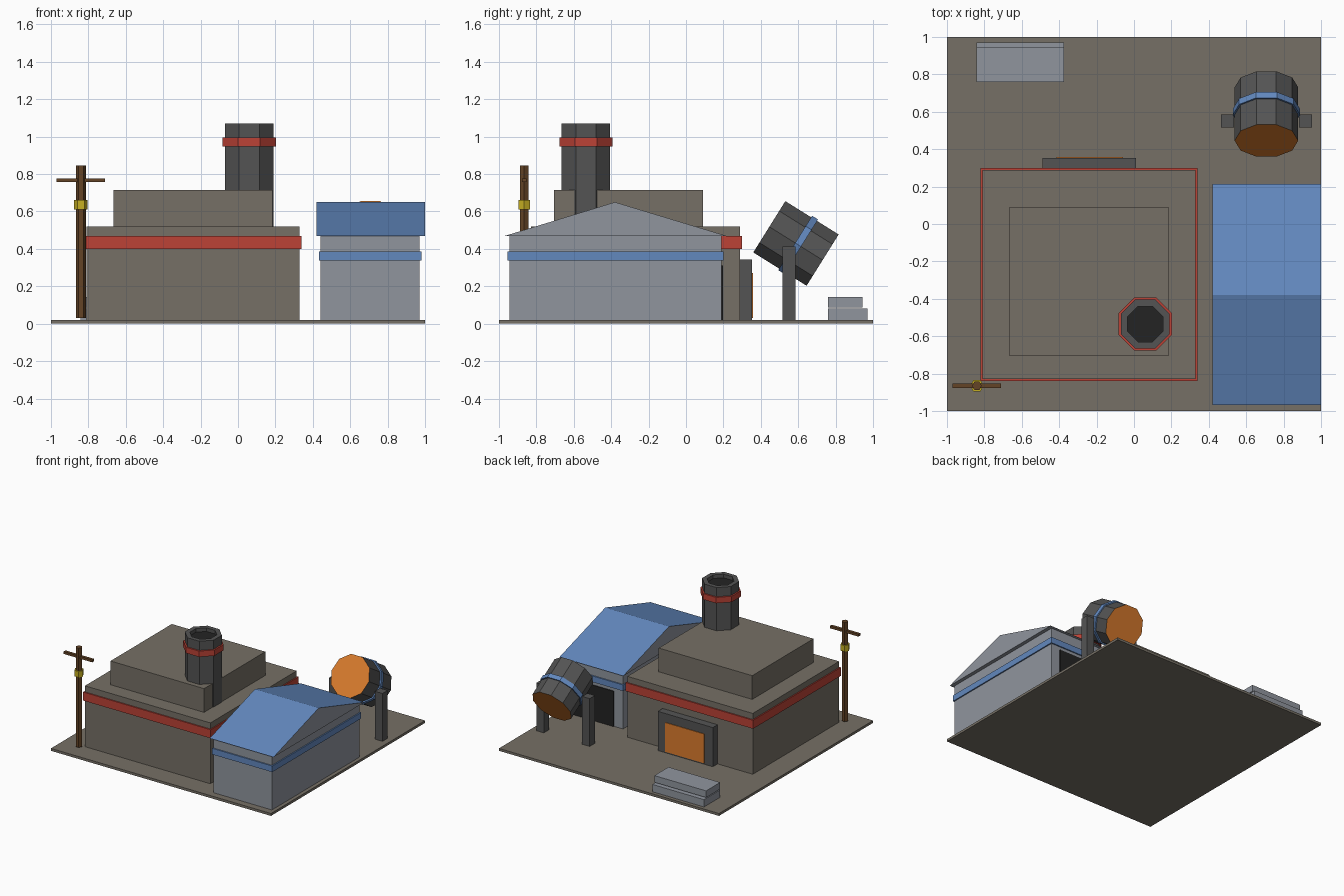
import bpy, bmesh, math

cube = bpy.data.objects.get("Cube")
if cube:
    bpy.data.objects.remove(cube, do_unlink=True)


def material(name, rgb):
    """Flat material from an 8-bit display colour."""
    lin = [((c / 255 + 0.055) / 1.055) ** 2.4 for c in rgb] + [1.0]
    mat = bpy.data.materials.new(name)
    mat.use_nodes = True
    mat.diffuse_color = lin
    bsdf = next(n for n in mat.node_tree.nodes if n.type == "BSDF_PRINCIPLED")
    bsdf.inputs["Base Color"].default_value = lin
    return mat


STONE = material("warm stone", (118, 112, 102))
WALL = material("pale grey", (144, 149, 158))
BLUE = material("blue paint", (98, 136, 190))
RED = material("red paint", (188, 66, 54))
IRON = material("dark iron", (84, 84, 84))
SOOT = material("soot black", (35, 35, 35))
GLOW = material("molten orange", (220, 125, 46))
WOOD = material("brown wood", (100, 68, 38))
YELLOW = material("yellow paint", (198, 176, 34))


def finish(name, bm, mats):
    bmesh.ops.recalc_face_normals(bm, faces=bm.faces)
    mesh = bpy.data.meshes.new(name)
    bm.to_mesh(mesh)
    bm.free()
    for m in mats:
        mesh.materials.append(m)
    obj = bpy.data.objects.new(name, mesh)
    bpy.context.collection.objects.link(obj)
    return obj


def box(name, xs, ys, zs, mat):
    """Box spanning the given ranges."""
    bm = bmesh.new()
    bmesh.ops.create_cube(bm, size=1)
    for v in bm.verts:
        v.co = [r[0] if c < 0 else r[1] for c, r in zip(v.co, (xs, ys, zs))]
    return finish(name, bm, [mat])


def lathe(name, sides, profile, mat, loc, phase=0.0, tilt=0.0, start=None, end=None):
    """Faceted solid of revolution; start and end colour the two caps."""
    bm = bmesh.new()
    angles = [phase + math.tau * i / sides for i in range(sides)]
    rings = [[bm.verts.new((r * math.cos(a), r * math.sin(a), z)) for a in angles]
             for r, z in profile]
    for low, high in zip(rings, rings[1:]):
        for i in range(sides):
            j = (i + 1) % sides
            bm.faces.new((low[i], low[j], high[j], high[i]))
    bm.faces.new(rings[0][::-1]).material_index = 1
    bm.faces.new(rings[-1]).material_index = 2
    obj = finish(name, bm, [mat, start or mat, end or mat])
    obj.location = loc
    obj.rotation_euler.x = tilt
    return obj


# Ground slab
box("ground_slab", (-1, 1), (-1, 1), (0, 0.02), STONE)

# Main stone hall with stepped top and red band
box("hall_body", (-0.81, 0.33), (-0.83, 0.29), (0.02, 0.52), STONE)
box("hall_band", (-0.82, 0.34), (-0.84, 0.30), (0.40, 0.47), RED)
box("hall_upper_step", (-0.665, 0.185), (-0.705, 0.09), (0.52, 0.715), STONE)

# Octagonal chimney with a sooty flue
flat = math.cos(math.pi / 8)
outer, inner = 0.13 / flat, 0.095 / flat
lathe("chimney", 8, [(outer, 0.5), (outer, 1.07), (inner, 1.07), (inner, 1.04)],
      IRON, (0.06, -0.535, 0), phase=math.pi / 8, end=SOOT)
lathe("chimney_band", 8, [(0.142 / flat, 0.947), (0.142 / flat, 0.995)],
      RED, (0.06, -0.535, 0), phase=math.pi / 8)

# Furnace mouth on the back wall
box("furnace_frame", (-0.49, 0.01), (0.28, 0.352), (0.02, 0.342), IRON)
box("furnace_glow", (-0.415, -0.06), (0.35, 0.357), (0.03, 0.27), GLOW)

# Side shed
box("shed_body", (0.44, 0.97), (-0.945, 0.19), (0.02, 0.47), WALL)
box("shed_band", (0.432, 0.98), (-0.955, 0.20), (0.337, 0.387), BLUE)
box("shed_door", (0.52, 0.89), (0.188, 0.197), (0.02, 0.31), SOOT)

# Gabled roof: blue slopes, pale ends and underside
bm = bmesh.new()
gable = [(-0.967, 0.47), (0.215, 0.47), (-0.38, 0.65)]
end_a, end_b = [[bm.verts.new((x, y, z)) for y, z in gable] for x in (0.42, 1.0)]
bm.faces.new(end_a)
bm.faces.new(end_b)
for i in range(3):
    j = (i + 1) % 3
    bm.faces.new((end_a[i], end_a[j], end_b[j], end_b[i]))
bmesh.ops.recalc_face_normals(bm, faces=bm.faces)
for f in bm.faces:
    f.material_index = 1 if f.normal.z > 0.1 else 0
finish("shed_roof", bm, [WALL, BLUE])

# Tilted crucible between two posts
pivot, tilt = (0.708, 0.588, 0.429), math.radians(58)
lathe("crucible", 10, [(0.17, -0.168), (0.17, 0.168)], IRON, pivot,
      tilt=tilt, start=GLOW, end=GLOW)
lathe("crucible_band", 10, [(0.18, -0.032), (0.18, 0.005)], BLUE, pivot, tilt=tilt)
for side, x in (("right", 0.5), ("left", 0.917)):
    box("crucible_post_" + side, (x - 0.034, x + 0.034), (0.517, 0.585), (0.02, 0.413), IRON)

# Stacked slabs
box("lower_slab", (-0.843, -0.373), (0.76, 0.97), (0.02, 0.08), WALL)
box("upper_slab", (-0.843, -0.373), (0.76, 0.943), (0.087, 0.142), WALL)

# Utility pole
foot = (-0.84, -0.865, 0)
lathe("pole", 6, [(0.026, 0.03), (0.026, 0.845)], WOOD, foot)
lathe("pole_clamp", 6, [(0.036, 0.61), (0.036, 0.66)], YELLOW, foot)
box("pole_crossbar", (-0.97, -0.712), (-0.877, -0.853), (0.757, 0.777), WOOD)
